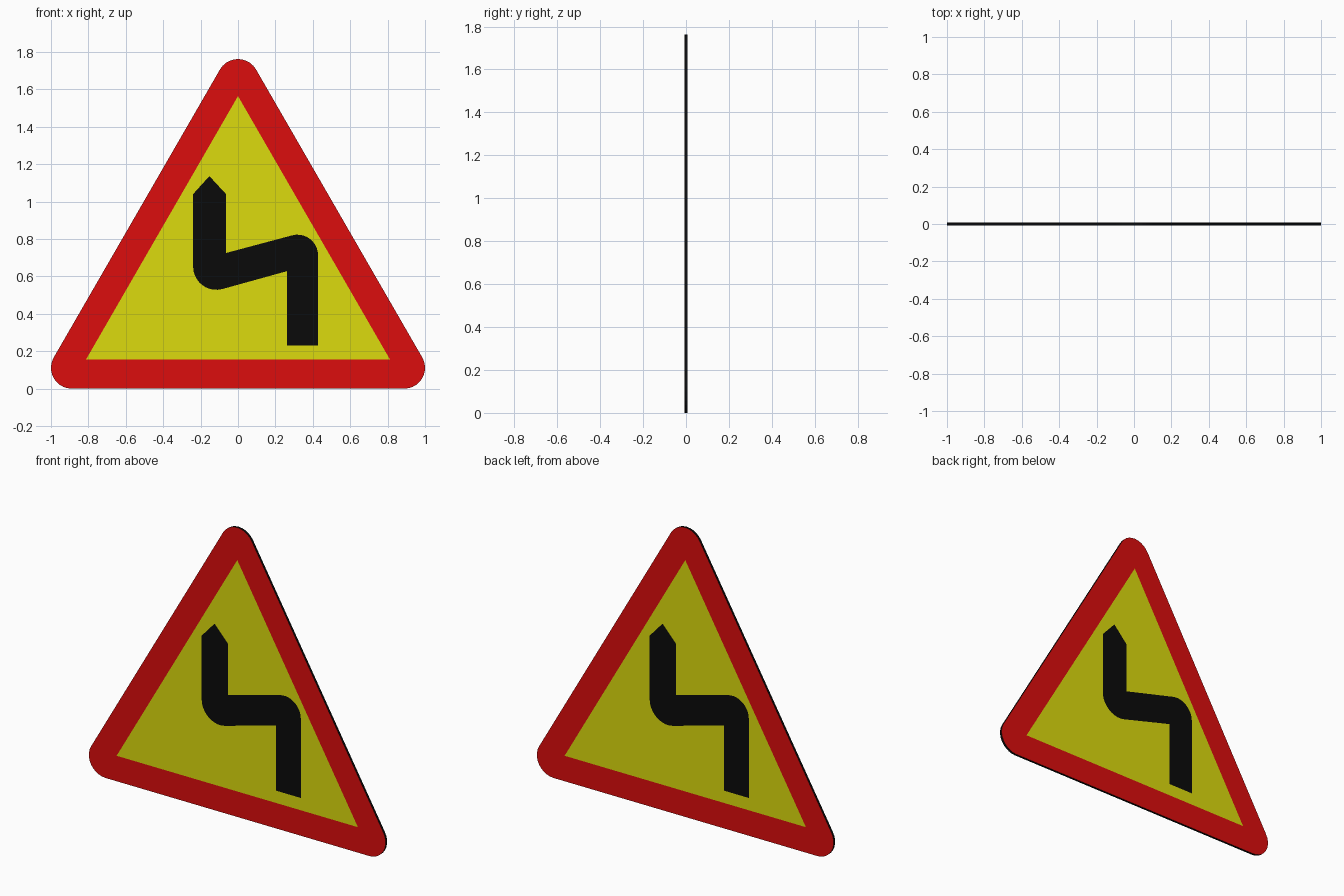
import bpy, bmesh
from math import sin, cos, radians

if "Cube" in bpy.data.objects:
    bpy.data.objects.remove(bpy.data.objects["Cube"])

HALF = 0.007  # half the plate thickness


def arc(cx, cz, r, a0, a1, n=10):
    return [(cx + r * cos(radians(a0 + (a1 - a0) * i / n)),
             cz + r * sin(radians(a0 + (a1 - a0) * i / n))) for i in range(n + 1)]


def material(name, rgb):
    m = bpy.data.materials.new(name)
    m.diffuse_color = (*rgb, 1)
    m.use_nodes = True
    m.node_tree.nodes["Principled BSDF"].inputs["Base Color"].default_value = m.diffuse_color
    return m


def finish(name, bm, mat):
    me = bpy.data.meshes.new(name)
    bm.to_mesh(me)
    bm.free()
    me.materials.append(mat)
    ob = bpy.data.objects.new(name, me)
    bpy.context.collection.objects.link(ob)
    return ob


def panel(name, loops, mat):
    """Flat area bounded by outline loops (second loop = hole), on both sides."""
    for side, s in (("front", 1), ("back", -1)):
        bm = bmesh.new()
        for loop in loops:
            vs = [bm.verts.new((s * x, -s * HALF, z)) for x, z in loop]
            for a, b in zip(vs, vs[1:] + vs[:1]):
                bm.edges.new((a, b))
        bmesh.ops.triangle_fill(bm, use_beauty=True, edges=bm.edges[:],
                                normal=(0, -s, 0))
        bm.normal_update()
        for f in bm.faces:
            if f.normal.y * s > 0:
                f.normal_flip()
        finish(f"{side}_{name}", bm, mat)


red = material("red", (0.72, 0.004, 0.004))
yellow = material("yellow", (0.72, 0.71, 0.004))
black = material("black", (0.003, 0.003, 0.003))

# Outlines in x, z
R = 0.111
outline = (arc(0.889, R, R, -90, 30) + arc(0, 1.651, R, 30, 150)
           + arc(-0.889, R, R, 150, 270))
triangle = [(-0.813, 0.155), (0.813, 0.155), (0, 1.564)]
arrow = ([(-0.153, 1.136), (-0.24, 1.04)]
         + arc(-0.116, 0.652, 0.124, 180, 285)
         + [(0.262, 0.628), (0.262, 0.23), (0.428, 0.23)]
         + arc(0.318, 0.713, 0.11, 0, 105)
         + [(-0.064, 0.725), (-0.064, 1.04)])

# Flat coloured areas on both faces
panel("border", [outline, triangle], red)
panel("field", [triangle, arrow], yellow)
panel("arrow", [arrow], black)

# Dark edge strip around the plate
bm = bmesh.new()
front = [bm.verts.new((x, -HALF, z)) for x, z in outline]
back = [bm.verts.new((x, HALF, z)) for x, z in outline]
n = len(outline)
for i in range(n):
    j = (i + 1) % n
    bm.faces.new((front[i], front[j], back[j], back[i]))
rim = finish("edge_strip", bm, black)
